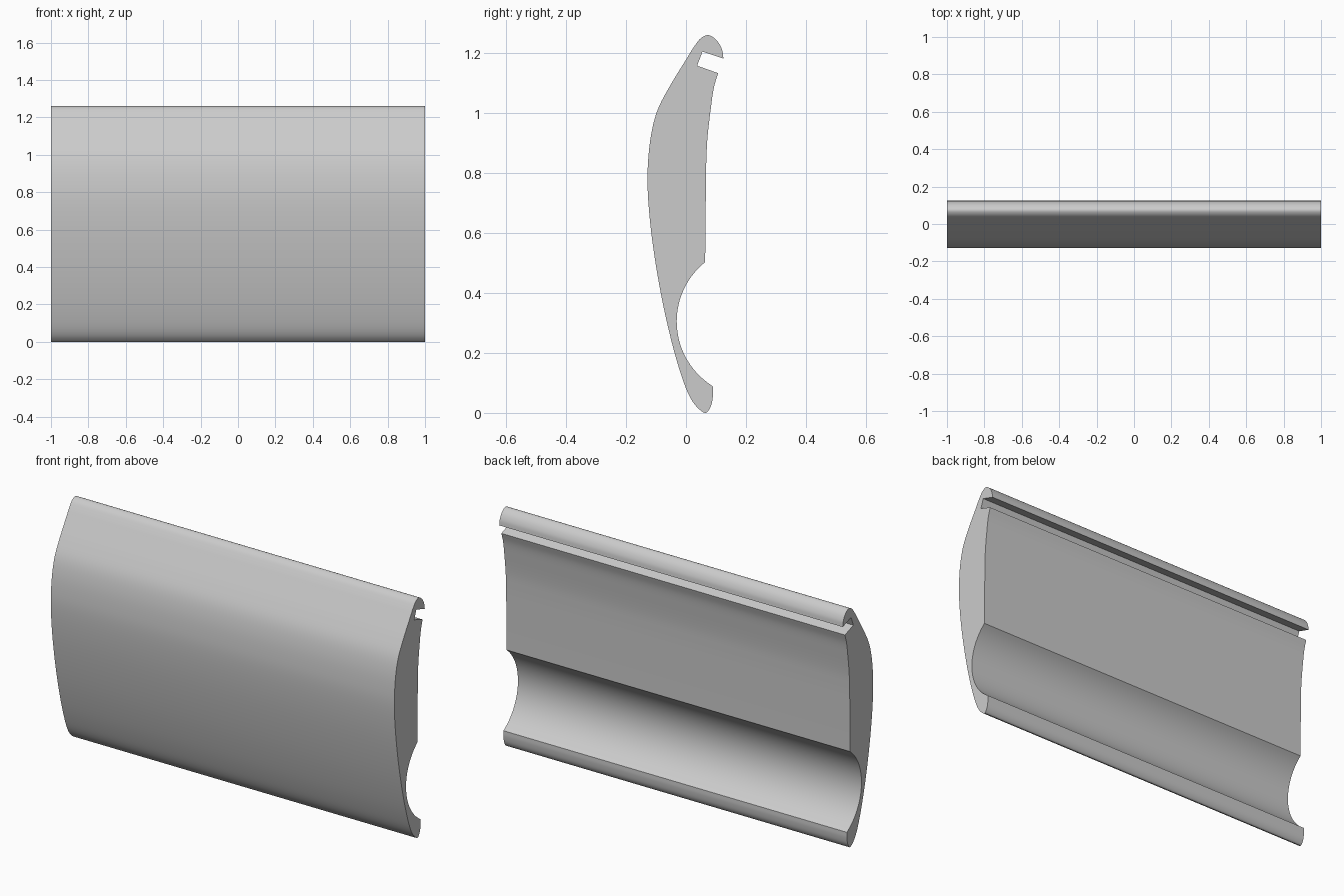
import bpy, bmesh, math
from mathutils import Vector

cube = bpy.data.objects.get("Cube")
if cube:
    bpy.data.objects.remove(cube, do_unlink=True)

HALF_LENGTH = 1.0


def material(name, colour):
    mat = bpy.data.materials.new(name)
    mat.use_nodes = True
    mat.diffuse_color = colour
    mat.node_tree.nodes["Principled BSDF"].inputs["Base Color"].default_value = colour
    return mat


def smooth_run(points, steps=5):
    """Centripetal curve through the points, keeping both ends."""
    p = [Vector(q) for q in points]
    p = [2 * p[0] - p[1]] + p + [2 * p[-1] - p[-2]]
    out = []
    for a, b, c, d in zip(p, p[1:], p[2:], p[3:]):
        t1 = (b - a).length ** 0.5
        t2 = t1 + (c - b).length ** 0.5
        t3 = t2 + (d - c).length ** 0.5
        for i in range(steps):
            t = t1 + (t2 - t1) * i / steps
            ab = a.lerp(b, t / t1)
            bc = b.lerp(c, (t - t1) / (t2 - t1))
            cd = c.lerp(d, (t - t2) / (t3 - t2))
            out.append(ab.lerp(bc, t / t2).lerp(bc.lerp(cd, (t - t1) / (t3 - t1)), (t - t1) / (t2 - t1)))
    return out + [p[-2]]


def arc(centre, radius, z_start, z_end, steps=28):
    """Arc bulging towards -y between two heights."""
    a0 = math.asin((z_start - centre[1]) / radius)
    a1 = math.asin((z_end - centre[1]) / radius)
    angles = [a0 + (a1 - a0) * i / steps for i in range(steps + 1)]
    return [Vector((centre[0] - radius * math.cos(a), centre[1] + radius * math.sin(a))) for a in angles]


# Hooked top, bowed front and rounded bottom lip, as (y, z)
front = smooth_run([
    (.125, 1.182), (.12, 1.212), (.102, 1.243), (.075, 1.26), (.05, 1.25), (.026, 1.22),
    (0, 1.178), (-.055, 1.088), (-.095, 1.01), (-.116, .93), (-.127, .83), (-.128, .75),
    (-.118, .62), (-.095, .46), (-.062, .295), (-.022, .145), (.012, .055), (.038, .018),
    (.065, 0), (.082, .02), (.09, .058), (.09, .088)])
# Round channel low on the back
channel = arc((.223, .305), .254, .088, .503)
# Flat back curving out to the slot
back = smooth_run([(.067, .82), (.071, .91), (.082, 1.01), (.093, 1.085), (.107, 1.133)])
# Slot under the hook
slot = [Vector((.037, 1.158)), Vector((.055, 1.205))]

profile = front + channel[1:] + back + slot

# Extrude the section along x
bm = bmesh.new()
ring = [bm.verts.new((-HALF_LENGTH, p.x, p.y)) for p in profile]
cap = bm.faces.new(ring)
extruded = bmesh.ops.extrude_face_region(bm, geom=[cap], use_keep_orig=True)
moved = [g for g in extruded["geom"] if isinstance(g, bmesh.types.BMVert)]
bmesh.ops.translate(bm, verts=moved, vec=(2 * HALF_LENGTH, 0, 0))
bmesh.ops.recalc_face_normals(bm, faces=bm.faces)
mesh = bpy.data.meshes.new("moulded_slat")
bm.to_mesh(mesh)
bm.free()

slat = bpy.data.objects.new("moulded_slat", mesh)
bpy.context.collection.objects.link(slat)
mesh.materials.append(material("light_grey", (.6, .6, .6, 1)))

bpy.ops.object.select_all(action="DESELECT")
slat.select_set(True)
bpy.context.view_layer.objects.active = slat
bpy.ops.object.shade_smooth_by_angle(angle=math.radians(30))
